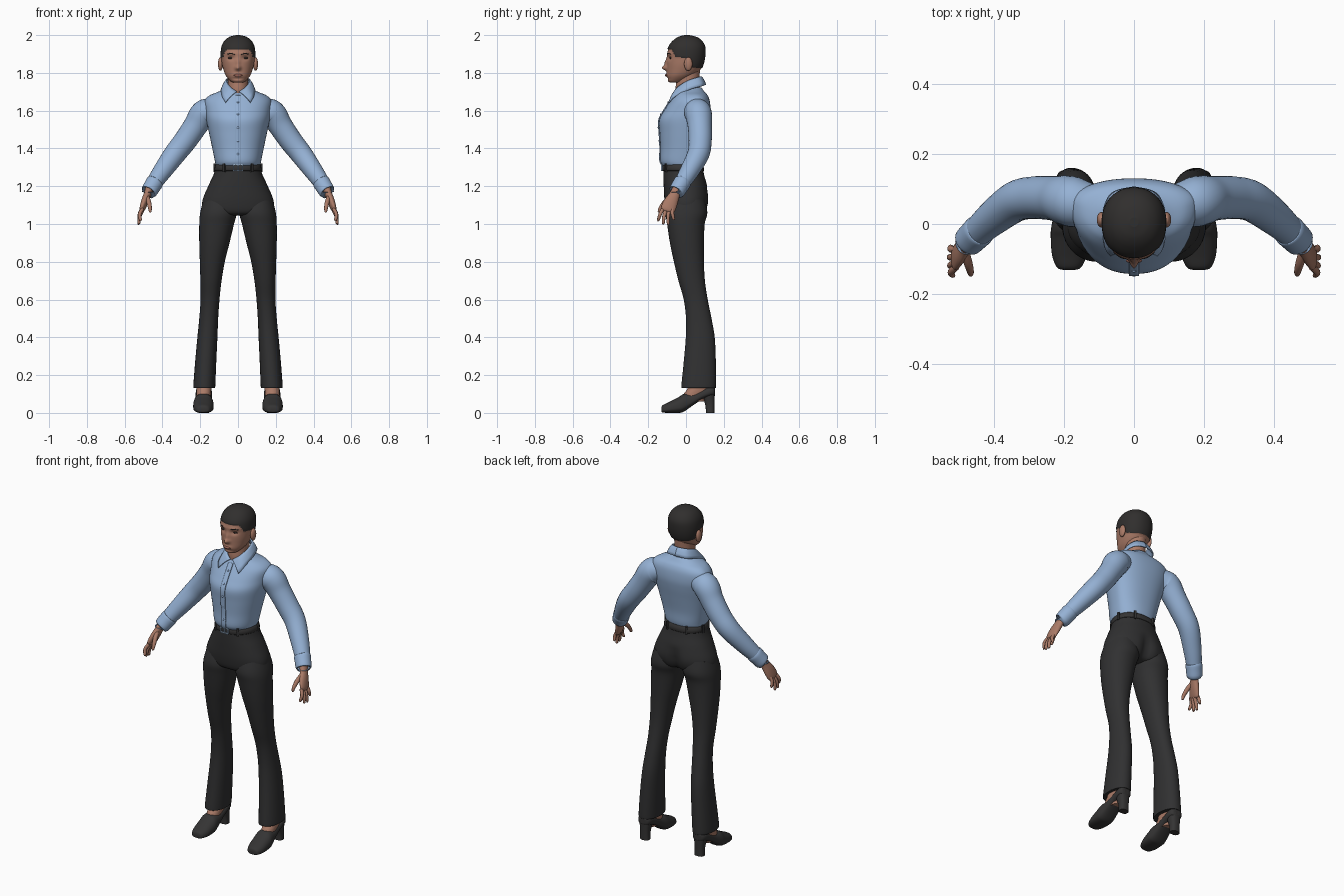
import bpy, bmesh, math
from mathutils import Vector, Matrix


def mat(name, r, g, b):
    m = bpy.data.materials.new(name)
    m.diffuse_color = (r, g, b, 1)
    return m


SKIN = mat("skin", .40, .195, .135)
HAIR = mat("hair", .030, .028, .027)
SHIRT = mat("blue shirt", .30, .44, .66)
CLOTH = mat("dark trousers", .030, .030, .031)
LEATHER = mat("black leather", .035, .034, .034)
METAL = mat("buckle metal", .35, .48, .65)
EYE = mat("eye dark", .03, .022, .02)
LIP = mat("lips", .33, .13, .10)


def spline(pts, steps):
    """Catmull-Rom through tuples of any length"""
    out = []
    for i in range(len(pts) - 1):
        p = [pts[max(i - 1, 0)], pts[i], pts[i + 1], pts[min(i + 2, len(pts) - 1)]]
        for k in range(steps):
            t = k / steps
            out.append([.5 * (2 * b + (c - a) * t + (2 * a - 5 * b + 4 * c - d) * t * t
                              + (3 * b - a - 3 * c + d) * t ** 3) for a, b, c, d in zip(*p)])
    return out + [list(pts[-1])]


def finish(name, bm, mats, mirror=False, smooth=True):
    bmesh.ops.recalc_face_normals(bm, faces=bm.faces)
    me = bpy.data.meshes.new(name)
    for f in bm.faces:
        f.smooth = smooth and len(f.verts) < 6
    bm.to_mesh(me)
    bm.free()
    for m in mats:
        me.materials.append(m)
    ob = bpy.data.objects.new(name, me)
    bpy.context.collection.objects.link(ob)
    if mirror:
        ob.modifiers.new("mirror", 'MIRROR').use_mirror_merge = False
    return ob


def skin_rings(name, rings, mats, mirror=False, shape=None, rule=None):
    bm = bmesh.new()
    vs = [[bm.verts.new(shape(Vector(p)) if shape else p) for p in r] for r in rings]
    n = len(vs[0])
    for a, b in zip(vs, vs[1:]):
        for i in range(n):
            bm.faces.new((a[i], a[(i + 1) % n], b[(i + 1) % n], b[i]))
    bm.faces.new(vs[0])
    bm.faces.new(vs[-1])
    if rule:
        for f in bm.faces:
            f.material_index = rule(f.calc_center_median())
    return finish(name, bm, mats, mirror)


def loft(name, secs, mats, axis='z', n=40, steps=5, power=2.0, **kw):
    """sections: position, centre x, half width, low, middle, high"""
    rings = []
    for pos, cx, hx, lo, mid, hi in spline(secs, steps):
        ring = []
        for i in range(n):
            a = 2 * math.pi * i / n
            c, s = [math.copysign(abs(v) ** (2 / power), v) for v in (math.cos(a), math.sin(a))]
            x, h = cx + hx * c, mid + s * ((hi - mid) if s > 0 else (mid - lo))
            ring.append((x, h, pos) if axis == 'z' else (x, pos, h))
        rings.append(ring)
    return skin_rings(name, rings, mats, **kw)


def tube(name, pts, m, n=20, steps=5, mirror=True):
    """path points: x, y, z, radius (and optional radius towards x)"""
    P = spline(pts, steps)
    rings = []
    for i, p in enumerate(P):
        t = (Vector(P[min(i + 1, len(P) - 1)][:3]) - Vector(P[max(i - 1, 0)][:3])).normalized()
        a = t.cross(Vector((1, 0, 0))).normalized()
        b = a.cross(t)
        rings.append([Vector(p[:3]) + a * p[3] * math.cos(u) + b * p[-1] * math.sin(u)
                      for u in (2 * math.pi * k / n for k in range(n))])
    return skin_rings(name, rings, [m], mirror)


def sheet(name, top, bottom, m, thick, bulge=0.0, mirror=True):
    bm = bmesh.new()
    A, B = spline(top, 6), spline(bottom, 6)
    rows = []
    for j in range(5):
        t = j / 4
        rows.append([bm.verts.new(Vector(a).lerp(Vector(b), t) + Vector((0, 0, bulge * math.sin(math.pi * t))))
                     for a, b in zip(A, B)])
    for r, q in zip(rows, rows[1:]):
        for i in range(len(r) - 1):
            bm.faces.new((r[i], r[i + 1], q[i + 1], q[i]))
    ob = finish(name, bm, [m], mirror)
    ob.modifiers.new("thickness", 'SOLIDIFY').thickness = thick
    ob.modifiers["thickness"].offset = 0
    return ob


def ball(name, loc, size, m, mirror=True):
    bm = bmesh.new()
    bmesh.ops.create_uvsphere(bm, u_segments=20, v_segments=12, radius=1,
                              matrix=Matrix.LocRotScale(Vector(loc), None, Vector(size)))
    return finish(name, bm, [m], mirror)


def box(name, loc, size, m, turn=0.0):
    bm = bmesh.new()
    rot = Matrix.Rotation(turn, 3, 'Z').to_quaternion()
    bmesh.ops.create_cube(bm, size=1, matrix=Matrix.LocRotScale(Vector(loc), rot, Vector(size)))
    return finish(name, bm, [m], smooth=False)


# Head: face features shaped by soft bumps, hair by a hairline rule
LINE = [(-.2, 1.922), (-.075, 1.925), (-.055, 1.885), (0, 1.88), (.03, 1.83), (.2, 1.815)]


def is_hair(v):
    for (y0, z0), (y1, z1) in zip(LINE, LINE[1:]):
        if y0 <= v.y < y1:
            return int(v.z > z0 + (z1 - z0) * (v.y - y0) / (y1 - y0))
    return 0


def face_shape(v):
    def bump(x, z, wx, wz):
        return math.exp(-((abs(v.x) - x) / wx) ** 2 - ((v.z - z) / wz) ** 2)
    if v.y < -.03:
        v.y -= .024 * bump(0, 1.826, .013, .013) + .012 * bump(0, 1.852, .009, .022)
        v.y -= .007 * bump(0, 1.787, .024, .012) + .004 * bump(.035, 1.902, .03, .009)
        v.y += .010 * bump(.037, 1.879, .018, .012) + .004 * bump(0, 1.77, .03, .006)
    if is_hair(v):
        c = Vector((0, .005, 1.89))
        v = c + (v - c) * 1.035
        v.z = min(v.z, 2.0)
    return v


loft("head", [(1.748, 0, .022, -.082, -.06, -.03), (1.757, 0, .040, -.095, -.05, -.005),
              (1.785, 0, .064, -.100, -.03, .045), (1.82, 0, .078, -.101, -.01, .078),
              (1.855, 0, .086, -.101, .0, .093), (1.90, 0, .089, -.099, .005, .1),
              (1.94, 0, .084, -.089, .005, .098), (1.97, 0, .067, -.065, .005, .08),
              (1.988, 0, .042, -.038, .005, .052), (1.996, 0, .012, -.008, .005, .018)],
     [SKIN, HAIR], n=72, steps=9, power=2.15, shape=face_shape, rule=is_hair)
ball("ears", (.093, .012, 1.847), (.013, .022, .036), SKIN)
ball("eyes", (.037, -.078, 1.879), (.016, .010, .007), EYE)
tube("eyebrows", [(.017, -.099, 1.897, .002), (.037, -.094, 1.903, .003), (.058, -.080, 1.898, .002)], HAIR, 8)
ball("mouth", (0, -.104, 1.787), (.023, .008, .007), LIP, False)
loft("neck", [(1.62, 0, .06, -.045, .02, .08), (1.70, 0, .057, -.056, .01, .072),
              (1.75, 0, .054, -.052, .01, .07), (1.83, 0, .058, -.045, .01, .075)], [SKIN])

# Shirt
TORSO = [(1.295, 0, .108, -.11, 0, .078), (1.315, 0, .118, -.128, 0, .085), (1.34, 0, .124, -.136, 0, .09),
         (1.40, 0, .136, -.135, .01, .095), (1.48, 0, .153, -.139, .02, .11), (1.55, 0, .168, -.141, .035, .124),
         (1.60, 0, .176, -.116, .05, .13), (1.65, 0, .178, -.084, .055, .126), (1.68, 0, .152, -.064, .05, .115),
         (1.70, 0, .105, -.052, .03, .098), (1.722, 0, .062, -.04, .02, .082)]
loft("shirt_body", TORSO, [SHIRT], n=56, power=2.2)
tube("sleeves", [(.11, .055, 1.605, .055), (.16, .06, 1.595, .070), (.19, .067, 1.575, .071),
                 (.225, .073, 1.52, .064), (.28, .075, 1.44, .061), (.335, .065, 1.37, .058),
                 (.40, .018, 1.28, .050), (.445, -.022, 1.215, .042), (.462, -.04, 1.185, .038)], SHIRT, 28)
tube("cuffs", [(.437, -.016, 1.226, .038), (.440, -.018, 1.222, .046), (.455, -.033, 1.198, .045),
               (.471, -.049, 1.172, .043), (.473, -.051, 1.169, .036)], SHIRT, 28, 3)
sheet("collar", [(.006, -.062, 1.700), (.040, -.042, 1.725), (.060, .010, 1.757), (.046, .062, 1.775), (0, .080, 1.780)],
      [(.066, -.090, 1.643), (.082, -.062, 1.672), (.088, .020, 1.712), (.064, .085, 1.730), (0, .104, 1.737)],
      SHIRT, .007, .006)
FRONT = [(s[3] - .003, s[0]) for s in TORSO[1:9]]
sheet("button_placket", [(-.014, y, z) for y, z in FRONT], [(.014, y, z) for y, z in FRONT], SHIRT, .006, mirror=False)
for z, y in ((1.37, -.14), (1.44, -.141), (1.51, -.146), (1.58, -.134), (1.645, -.094)):
    ball("shirt_button", (0, y, z), (.006, .004, .006), SHIRT, False)

# Hands: palm, four fingers, thumb
tube("palms", [(.466, -.043, 1.195, .026, .022), (.480, -.06, 1.155, .028, .02), (.495, -.08, 1.115, .037, .019),
               (.508, -.096, 1.078, .038, .014), (.511, -.1, 1.066, .025, .008)], SKIN)
for name, y, z, tip in (("index", -.122, 1.080, (.516, -.146, 1.022)), ("middle", -.107, 1.072, (.524, -.120, 1.006)),
                        ("ring", -.090, 1.072, (.525, -.094, 1.003)), ("little", -.072, 1.082, (.522, -.066, 1.028))):
    mid = (.521, (y + tip[1]) / 2 - .003, (z + tip[2]) / 2)
    tube(name + "_fingers", [(.506, y, z, .010), (*mid, .0095), (*tip, .0075),
                             (tip[0] - .002, tip[1], tip[2] - .005, .003)], SKIN, 12)
tube("thumbs", [(.482, -.078, 1.145, .013), (.472, -.112, 1.115, .0125), (.466, -.135, 1.085, .010),
                (.465, -.143, 1.066, .007), (.465, -.144, 1.061, .003)], SKIN, 12)


# Trousers
def seat_shape(v):
    if v.y > 0 and v.z < 1.2:
        v.y -= .024 * math.exp(-(v.x / .03) ** 2) * min(1, (1.2 - v.z) / .08)
    return v


loft("trouser_seat", [(1.045, 0, .13, -.06, 0, .06), (1.06, 0, .18, -.098, 0, .10), (1.12, 0, .189, -.113, 0, .122),
                      (1.20, 0, .158, -.118, 0, .112), (1.26, 0, .130, -.119, 0, .096), (1.318, 0, .114, -.118, 0, .085)],
     [CLOTH], n=56, power=2.2, shape=seat_shape)
LEG = [(1.13, .095, .088, -.09, .10), (1.06, .103, .097, -.107, .113), (1.0, .113, .092, -.10, .099),
       (.9, .125, .080, -.085, .095), (.8, .136, .066, -.064, .095), (.7, .143, .056, -.040, .10),
       (.6, .148, .050, -.012, .115), (.5, .155, .050, 0, .135), (.4, .162, .053, -.001, .152),
       (.27, .171, .056, -.012, .158), (.15, .178, .058, -.024, .160), (.132, .178, .057, -.024, .158)]
loft("trouser_legs", [(z, cx, hx, f, (f + b) / 2, b) for z, cx, hx, f, b in LEG], [CLOTH], mirror=True, power=2.15)

# Belt, belt loops and buckle
loft("belt", [(1.282, 0, .119, -.12, 0, .09), (1.284, 0, .126, -.125, 0, .096),
              (1.314, 0, .119, -.123, 0, .091), (1.316, 0, .110, -.117, 0, .085)], [LEATHER], n=56, steps=2, power=2.2)
for deg in (-125, -55, 15, 60, 120, 165):
    a = math.radians(deg)
    box("belt_loop", (.126 * math.cos(a), -.013 + .113 * math.sin(a), 1.298), (.012, .014, .046), CLOTH, a + math.pi / 2)
for z in (1.284, 1.314):
    box("buckle_bar", (0, -.129, z), (.052, .008, .006), METAL)
for x in (-.024, 0, .024):
    box("buckle_post", (x, -.129, 1.299), (.006, .008, .030), METAL)

# Feet and heeled shoes
loft("ankles", [(.06, .182, .036, -.025, .03, .1), (.10, .182, .038, -.012, .04, .12),
                (.14, .18, .040, .012, .06, .13), (.25, .175, .040, .03, .07, .13)], [SKIN], mirror=True)
loft("shoes", [(-.131, .185, .014, .008, .015, .024), (-.124, .185, .034, .002, .015, .040),
               (-.09, .184, .049, .0, .02, .057), (-.04, .183, .054, .0, .03, .083), (-.012, .183, .053, .006, .04, .100),
               (.03, .182, .046, .035, .06, .105), (.08, .181, .043, .068, .09, .122), (.125, .181, .042, .085, .11, .142),
               (.148, .181, .032, .09, .115, .142), (.154, .181, .014, .10, .12, .138)],
     [LEATHER], axis='y', mirror=True, power=2.4)
loft("shoe_heels", [(0, .181, .028, .106, .128, .150), (.05, .181, .028, .100, .126, .151),
                    (.115, .181, .038, .075, .115, .153)], [LEATHER], n=24, mirror=True, power=2.6)
